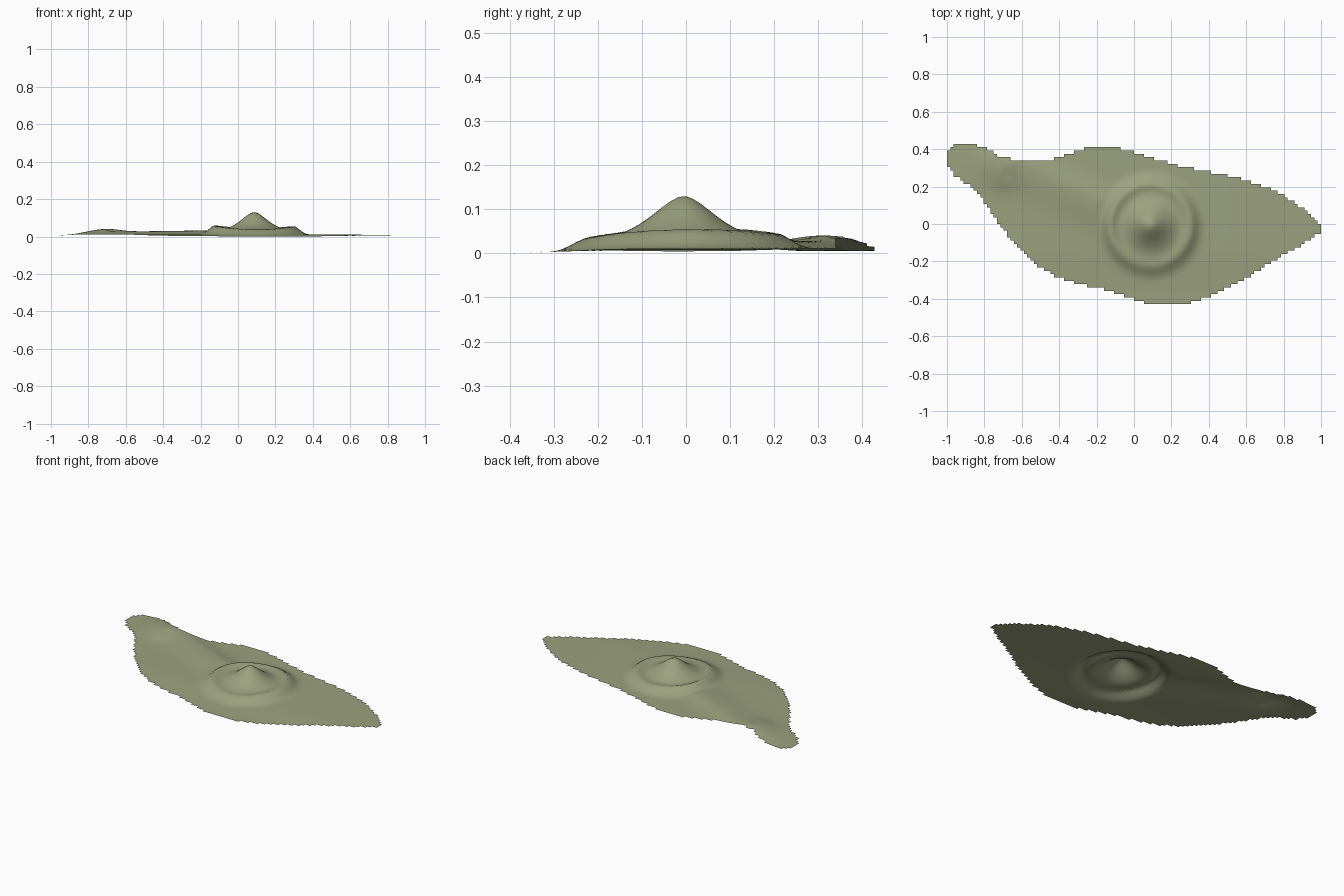
import bpy, bmesh
from math import exp, hypot, atan2, cos, sin

if "Cube" in bpy.data.objects:
    bpy.data.objects.remove(bpy.data.objects["Cube"])

# Shoreline, clockwise from the north-west headland
SHORE = [(-1.01, .37), (-.965, .43), (-.86, .43), (-.78, .40), (-.72, .36), (-.6, .335),
         (-.47, .335), (-.35, .375), (-.24, .413), (-.11, .413), (0, .385), (.1, .35),
         (.25, .31), (.4, .28), (.6, .235), (.75, .18), (.88, .10), (.95, .04), (1.015, -.03),
         (.9, -.11), (.8, -.165), (.7, -.225), (.6, -.29), (.5, -.34), (.4, -.385), (.28, -.428),
         (.07, -.428), (-.03, -.39), (-.16, -.35), (-.3, -.32), (-.42, -.28), (-.52, -.22),
         (-.6, -.15), (-.68, -.05), (-.74, .03), (-.8, .12), (-.88, .21), (-.95, .25), (-1.01, .32)]
PEAK = (.087, -.005)
NX, NY = 112, 48
CELL = 2 / NX


def inside(x, y):
    hit = False
    for (x1, y1), (x2, y2) in zip(SHORE, SHORE[1:] + SHORE[:1]):
        if (y1 > y) != (y2 > y) and x < x1 + (y - y1) * (x2 - x1) / (y2 - y1):
            hit = not hit
    return hit


def smooth(a, b, v):
    t = min(1, max(0, (v - a) / (b - a)))
    return t * t * (3 - 2 * t)


def bump(x, y, cx, cy, w, h):
    return h * exp(-((x - cx) ** 2 + (y - cy) ** 2) / w ** 2)


def height(x, y):
    # Gentle lowland, lower toward the south shore and both ends
    z = .013 - .011 * smooth(.12, .43, -y)
    z -= .006 * smooth(.5, 1, x) + .006 * smooth(.75, 1, -x)
    # Ridge running north-west from the volcano
    ax, ay, bx, by = -.08, .07, -.62, .32
    dx, dy = bx - ax, by - ay
    length = hypot(dx, dy)
    t = min(1, max(0, ((x - ax) * dx + (y - ay) * dy) / length ** 2))
    side = (dx * (y - ay) - dy * (x - ax)) / length
    d = hypot(x - ax - t * dx, y - ay - t * dy)
    width = .075 if side < 0 else .13
    ridge = (.023 - .008 * t) * exp(-(d / width) ** 2)
    # Headland hill with a small crater
    ridge += bump(x, y, -.74, .34, .12, .020)
    ridge += bump(x, y, -.70, .25, .06, .008) - bump(x, y, -.68, .26, .025, .007)
    # Volcano: raised floor, crater rim and central cone
    r = hypot(x - PEAK[0], y - PEAK[1])
    a = atan2(y - PEAK[1], x - PEAK[0])
    floor = 1 - smooth(.21, .30, r)
    z += ridge * (1 - floor)
    z += (.032 - z) * floor
    rim = .017 + .008 * cos(2 * a) + .004 * sin(a) - .002 * cos(a)
    z += rim * exp(-((r - .215) / .032) ** 2)
    z += .101 * exp(-(r / .1) ** 1.7)
    return max(z, 0)


# Island: open sheet of square cells with a stepped edge
bm = bmesh.new()
verts = {}


def vert(i, j):
    if (i, j) not in verts:
        x, y = (i - NX / 2) * CELL, (j - NY / 2) * CELL
        verts[i, j] = bm.verts.new((x, y, height(x, y)))
    return verts[i, j]


for i in range(NX):
    for j in range(NY):
        if inside((i + .5 - NX / 2) * CELL, (j + .5 - NY / 2) * CELL):
            bm.faces.new([vert(i, j), vert(i + 1, j), vert(i + 1, j + 1), vert(i, j + 1)])
low = min(v.co.z for v in bm.verts)
for v in bm.verts:
    v.co.z -= low
for f in bm.faces:
    f.smooth = True
mesh = bpy.data.meshes.new("island_terrain")
bm.to_mesh(mesh)
bm.free()
island = bpy.data.objects.new("island_terrain", mesh)
bpy.context.collection.objects.link(island)

mat = bpy.data.materials.new("olive_ground")
mat.diffuse_color = (.33, .36, .21, 1)
mat.use_nodes = True
mat.node_tree.nodes["Principled BSDF"].inputs["Base Color"].default_value = mat.diffuse_color
mesh.materials.append(mat)
